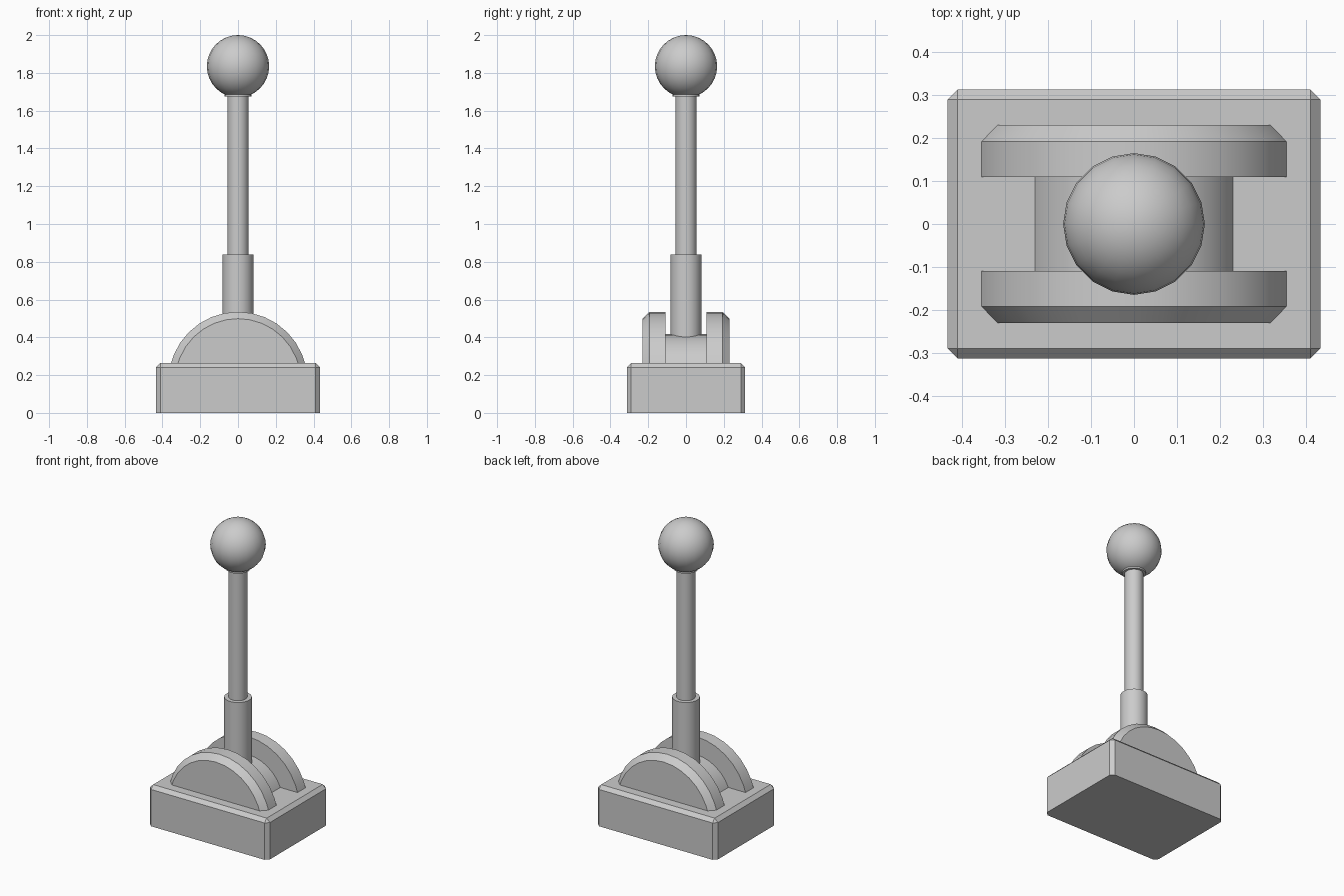
import bpy, bmesh, math

if "Cube" in bpy.data.objects:
    bpy.data.objects.remove(bpy.data.objects["Cube"])

BASE_TOP = 0.264
PIVOT_Z = 0.167   # common axis of the cheeks and hub


def finish(bm, name, smooth=True):
    bmesh.ops.recalc_face_normals(bm, faces=bm.faces)
    me = bpy.data.meshes.new(name)
    bm.to_mesh(me)
    bm.free()
    ob = bpy.data.objects.new(name, me)
    bpy.context.collection.objects.link(ob)
    if smooth:
        bpy.ops.object.select_all(action='DESELECT')
        ob.select_set(True)
        bpy.context.view_layer.objects.active = ob
        bpy.ops.object.shade_smooth_by_angle(angle=math.radians(30))
    return ob


def arch(name, rings, step=math.radians(11.25)):
    """Loft of circular segments (y, radius) standing on the base."""
    z0 = BASE_TOP - 0.004
    bm = bmesh.new()
    loops = []
    for y, r in rings:
        end = math.acos((z0 - PIVOT_Z) / r)
        n = 6
        angles = [-end] + [i * step for i in range(-n, n + 1) if abs(i * step) < math.radians(68)] + [end]
        loops.append([bm.verts.new((r * math.sin(a), y, PIVOT_Z + r * math.cos(a))) for a in angles])
    for a, b in zip(loops, loops[1:]):
        for i in range(len(a)):
            j = (i + 1) % len(a)
            bm.faces.new((a[i], a[j], b[j], b[i]))
    bm.faces.new(loops[0])
    bm.faces.new(loops[-1])
    return finish(bm, name)


def post(name, r, z0, z1, sides=20):
    bm = bmesh.new()
    bmesh.ops.create_cone(bm, cap_ends=True, segments=sides, radius1=r, radius2=r, depth=z1 - z0)
    bmesh.ops.translate(bm, verts=bm.verts, vec=(0, 0, (z0 + z1) / 2))
    return finish(bm, name)


# Base block, chamfered everywhere except the bottom rim
bm = bmesh.new()
bmesh.ops.create_cube(bm, size=1)
bmesh.ops.scale(bm, verts=bm.verts, vec=(0.868, 0.626, BASE_TOP))
bmesh.ops.translate(bm, verts=bm.verts, vec=(0, 0, BASE_TOP / 2))
edges = [e for e in bm.edges if any(v.co.z > 0.1 for v in e.verts)]
bmesh.ops.bevel(bm, geom=edges, offset=0.023, segments=1, affect='EDGES')
finish(bm, "base", smooth=False)

# Two rounded cheeks with a chamfered outer rim
for side, s in (("front", -1), ("back", 1)):
    arch(side + "_cheek", [(s * 0.109, 0.368), (s * 0.192, 0.368), (s * 0.231, 0.332)])

# Pivot hub between the cheeks
arch("pivot_hub", [(-0.109, 0.25), (0.109, 0.25)])

# Lever: sleeve, rod and collar
post("lever_sleeve", 0.082, 0.36, 0.838)
post("lever_rod", 0.056, 0.80, 1.70)
post("knob_collar", 0.071, 1.676, 1.71)

# Ball knob
bm = bmesh.new()
bmesh.ops.create_uvsphere(bm, u_segments=20, v_segments=16, radius=0.165)
bmesh.ops.translate(bm, verts=bm.verts, vec=(0, 0, 1.835))
finish(bm, "ball_knob")
